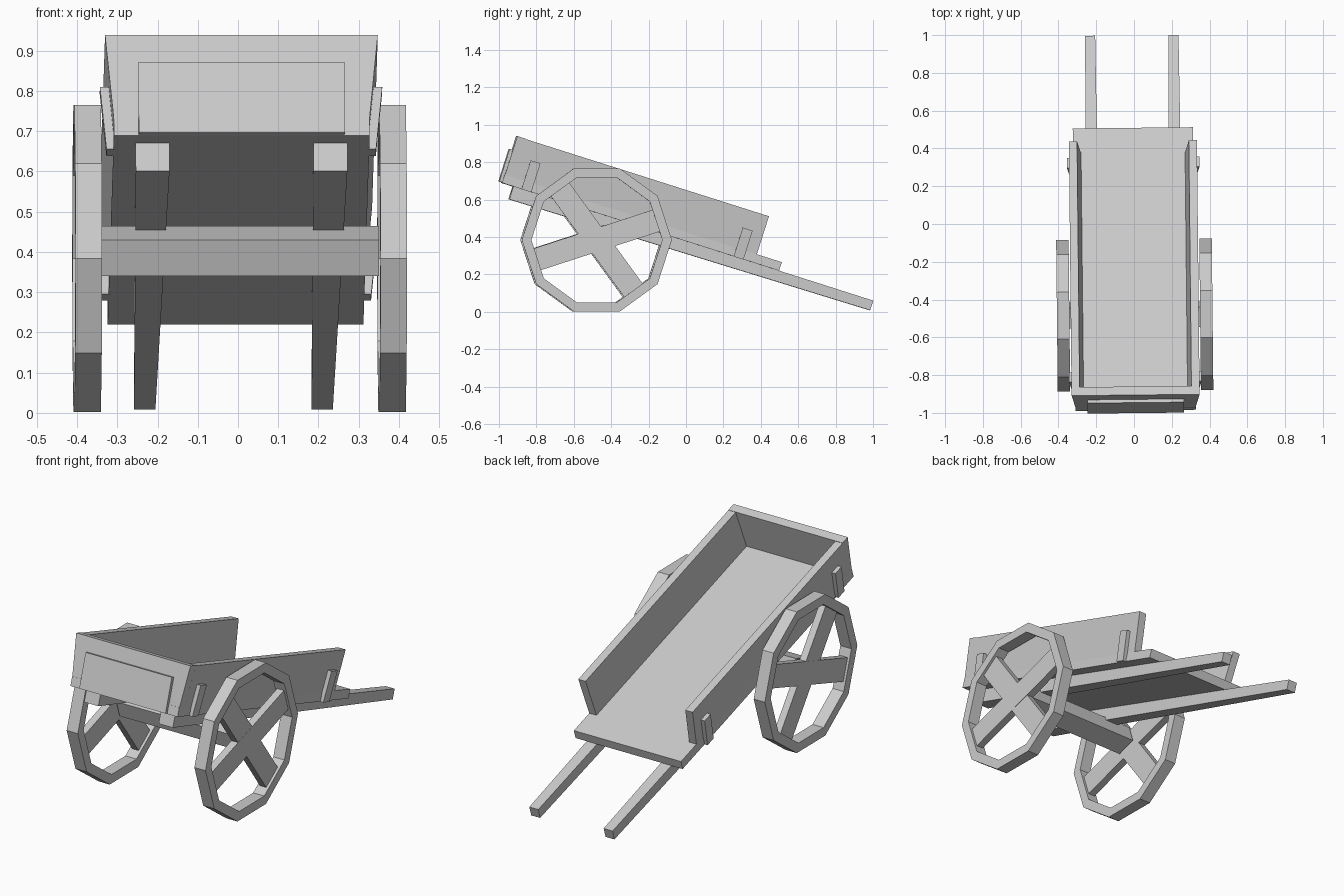
import bpy, bmesh
from math import radians, cos, sin, pi
from mathutils import Matrix

if "Cube" in bpy.data.objects:
    bpy.data.objects.remove(bpy.data.objects["Cube"])

# Whole cart is turned very slightly; the bed is also pitched down to the rear
YAW = (Matrix.Translation((0, -0.1, 0)) @ Matrix.Rotation(radians(0.6), 4, 'Z')
       @ Matrix.Translation((0, 0.1, 0)))
BED = YAW @ Matrix.Rotation(radians(-17.6), 4, 'X')
WHEEL = YAW @ Matrix.Translation((0, -0.481, 0.384))


def finish(name, bm, matrix, mirror):
    bmesh.ops.recalc_face_normals(bm, faces=bm.faces)
    mesh = bpy.data.meshes.new(name)
    bm.to_mesh(mesh)
    bm.free()
    ob = bpy.data.objects.new(name, mesh)
    bpy.context.collection.objects.link(ob)
    ob.matrix_world = matrix
    if mirror:
        mod = ob.modifiers.new("mirror", 'MIRROR')
        mod.use_mirror_merge = False
    return ob


def loft(name, a, b, matrix=BED, mirror=False):
    """Solid between two matching polygons."""
    bm = bmesh.new()
    va = [bm.verts.new(p) for p in a]
    vb = [bm.verts.new(p) for p in b]
    bm.faces.new(va)
    bm.faces.new(vb)
    n = len(va)
    for i in range(n):
        j = (i + 1) % n
        bm.faces.new((va[i], va[j], vb[j], vb[i]))
    return finish(name, bm, matrix, mirror)


def extrude_y(name, profile, y0, y1, mirror=False):
    """Extrude an (x, z) profile along the length of the bed."""
    return loft(name, [(x, y0, z) for x, z in profile],
                [(x, y1, z) for x, z in profile], BED, mirror)


def rect(x0, x1, z0, z1):
    return [(x0, z0), (x1, z0), (x1, z1), (x0, z1)]


# Bed: floor, flared sides, front board and its outer plate
extrude_y("floor", rect(-0.318, 0.318, 0.359, 0.407), -1.149, 0.405)
extrude_y("side_board", [(0.275, 0.405), (0.318, 0.405), (0.339, 0.62), (0.296, 0.62)],
          -1.10, 0.265, True)
extrude_y("front_board", [(-0.318, 0.405), (0.318, 0.405), (0.339, 0.622), (-0.339, 0.622)],
          -1.147, -1.10)
extrude_y("front_plate", rect(-0.256, 0.256, 0.362, 0.545), -1.165, -1.146)

# Cleats on the outside of the side boards
for label, y in (("front", -1.04), ("rear", 0.15)):
    extrude_y(label + "_cleat", [(0.313, 0.358), (0.335, 0.358), (0.351, 0.52), (0.329, 0.52)],
              y, y + 0.055, True)

# Tapered shafts under the floor
loft("shaft",
     [(x, -1.085, z) for x, z in rect(0.179, 0.263, 0.287, 0.361)],
     [(x, 0.934, z) for x, z in rect(0.194, 0.247, 0.305, 0.359)], BED, True)

# Axle beam, tilted in line with one pair of spokes
AXLE = WHEEL @ Matrix.Translation((0, 0, 0.018)) @ Matrix.Rotation(radians(18), 4, 'X')
beam = [(-0.056, -0.047), (0.056, -0.047), (0.056, 0.047), (-0.056, 0.047)]
loft("axle_beam", [(-0.346, y, z) for y, z in beam], [(0.346, y, z) for y, z in beam], AXLE)

# Ten-sided wheel rims
bm = bmesh.new()
loops = [[bm.verts.new((x, r * cos(i * pi / 5), r * sin(i * pi / 5))) for i in range(10)]
         for x, r in ((0.346, 0.401), (0.412, 0.401), (0.412, 0.35), (0.346, 0.35))]
for k in range(4):
    a, b = loops[k], loops[(k + 1) % 4]
    for i in range(10):
        j = (i + 1) % 10
        bm.faces.new((a[i], a[j], b[j], b[i]))
finish("wheel_rim", bm, WHEEL, True)

# Crossed spoke bars
for n, (angle, half) in enumerate(((18, 0.02), (-54, 0.019))):
    bar = [(-0.345, -0.061), (0.345, -0.061), (0.345, 0.061), (-0.345, 0.061)]
    loft("spoke_bar_%d" % (n + 1), [(0.379 - half, y, z) for y, z in bar],
         [(0.379 + half, y, z) for y, z in bar],
         WHEEL @ Matrix.Rotation(radians(angle), 4, 'X'), True)
